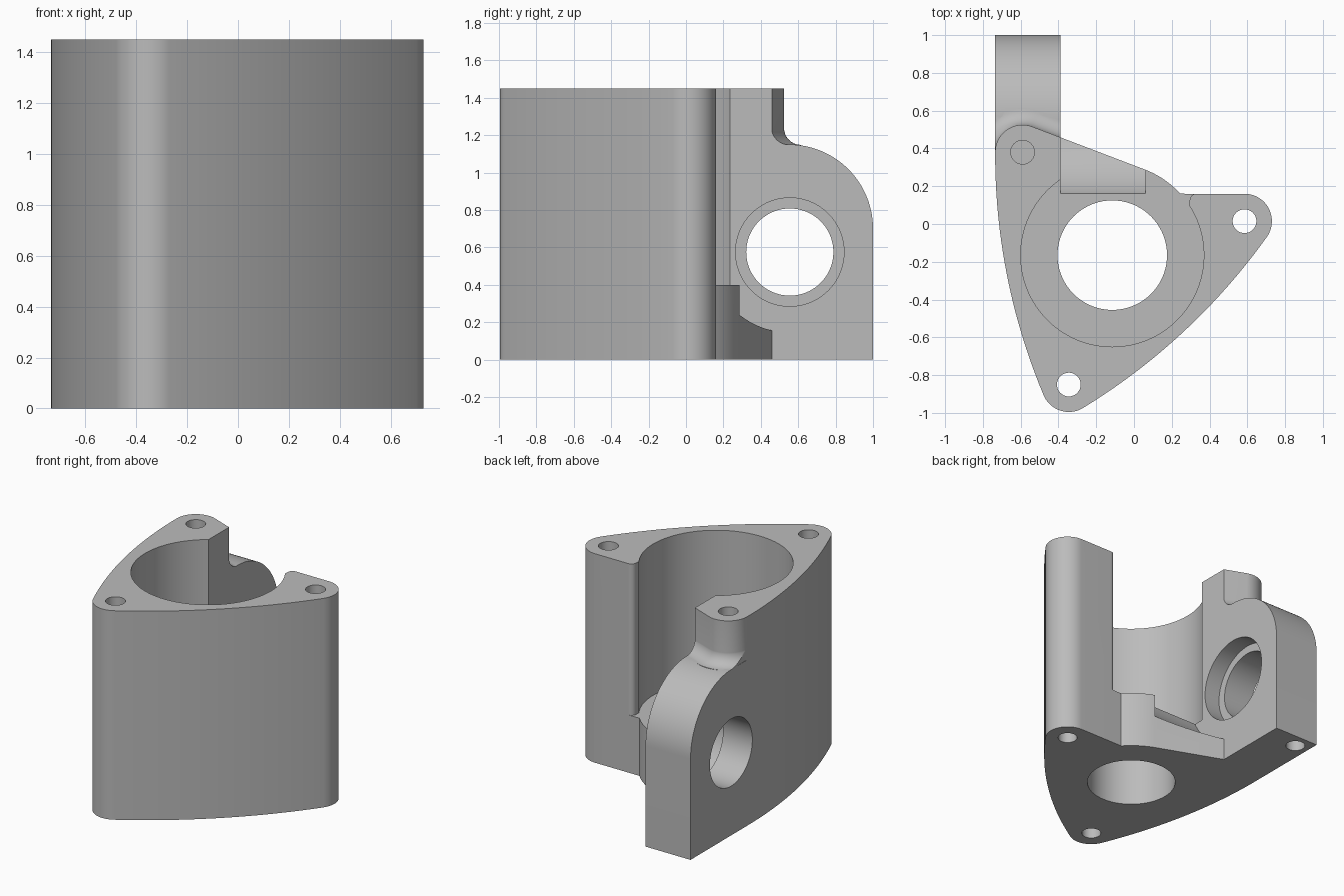
import bpy, bmesh, math
from mathutils import Vector

cube = bpy.data.objects.get("Cube")
if cube:
    bpy.data.objects.remove(cube, do_unlink=True)

grey = bpy.data.materials.new("plain grey")
grey.use_nodes = True
grey.diffuse_color = (0.5, 0.5, 0.5, 1)
grey.node_tree.nodes["Principled BSDF"].inputs["Base Color"].default_value = (0.5, 0.5, 0.5, 1)

HEIGHT, FLOOR, LOBE_R, HOLE_R = 1.45, 0.4, 0.145, 0.063
CAVITY, CAVITY_R = (-0.115, -0.165), 0.485
PIVOT = (0.555, 0.575)
ARM_OUT, ARM_IN = -0.735, -0.39
BACK, RIGHT, FRONT = (-0.59, 0.38), (0.585, 0.015), (-0.345, -0.85)
LINE = 69  # direction the straight back wall faces, in degrees


def polar(c, r, deg):
    a = math.radians(deg)
    return (c[0] + r * math.cos(a), c[1] + r * math.sin(a))


def arc(c, r, start, end, n=24):
    return [polar(c, r, start + (end - start) * i / n) for i in range(n + 1)]


def circle(c, r, n=72):
    return arc(c, r, 0, 360, n)[:-1]


def loft(name, rings):
    """Solid skinned through rings that share a point count."""
    bm = bmesh.new()
    loops = [[bm.verts.new(p) for p in ring] for ring in rings]
    n = len(loops[0])
    for a, b in zip(loops, loops[1:]):
        for i in range(n):
            j = (i + 1) % n
            bm.faces.new((a[i], a[j], b[j], b[i]))
    bm.faces.new(loops[0])
    bm.faces.new(loops[-1])
    bmesh.ops.recalc_face_normals(bm, faces=bm.faces)
    mesh = bpy.data.meshes.new(name)
    bm.to_mesh(mesh)
    bm.free()
    mesh.materials.append(grey)
    obj = bpy.data.objects.new(name, mesh)
    bpy.context.collection.objects.link(obj)
    return obj


def prism(name, pts, lo, hi, axis="z"):
    place = (lambda u, v, w: (u, v, w)) if axis == "z" else (lambda u, v, w: (w, u, v))
    return loft(name, [[place(u, v, w) for u, v in pts] for w in (lo, hi)])


def combine(target, other, operation):
    other.hide_render = True
    mod = target.modifiers.new(operation.lower(), "BOOLEAN")
    mod.operation, mod.object, mod.solver = operation, other, "EXACT"
    bpy.context.view_layer.objects.active = target
    bpy.ops.object.modifier_apply(modifier=mod.name)
    bpy.data.objects.remove(other, do_unlink=True)


def bulge(p, q, n=20):
    """Shallow outward arc tangent to the lobes around p and q, with its end angles."""
    d = Vector(q) - Vector(p)
    facing = math.degrees(math.atan2(d.y, d.x)) - 90
    dev = 11.5
    reach = d.length / (2 * math.sin(math.radians(dev)))
    centre = Vector(p) - Vector(polar((0, 0), reach, facing - dev))
    pts = arc(centre, reach + LOBE_R, facing - dev, facing + dev, n)
    return pts, facing - dev, facing + dev


# Rounded triangular body
left_side, left_start, left_end = bulge(BACK, FRONT)
right_side, right_start, right_end = bulge(FRONT, RIGHT)
outline = arc(RIGHT, LOBE_R, right_end, 90)
outline += arc(CAVITY, CAVITY_R, 42.1, LINE, 12)
outline += arc(BACK, LOBE_R, LINE, left_start % 360)
outline += left_side[1:]
outline += arc(FRONT, LOBE_R, left_end % 360, right_start % 360)[1:]
outline += right_side[1:-1]
body = prism("flanged_housing", outline, 0, HEIGHT)

# Side arm with a rounded shoulder
shoulder = [(BACK[1], 0), (1, 0)] + arc((0.55, 0.7), 0.45, 0, 90, 32) + [(BACK[1], 1.15)]
combine(body, prism("side_arm", shoulder, ARM_OUT, ARM_IN, "x"), "UNION")

# Fillet where the arm meets the tall lobe
FILLET = 0.09


def fillet_ring(offset, z):
    r = LOBE_R + offset
    start = math.degrees(math.acos(max(-1, (ARM_OUT - BACK[0]) / r)))
    pts = arc(BACK, r, start, LINE)
    x, y = pts[-1]
    slope = -1 / math.tan(math.radians(LINE))
    pts += [(ARM_IN, y + (ARM_IN - x) * slope), (ARM_IN, 0.3), (-0.73, 0.3)]
    return [(u, v, z) for u, v in pts]


rings = [fillet_ring(FILLET, 1.08)]
for i in range(9):
    a = math.radians(90 * i / 8)
    rings.append(fillet_ring(FILLET * (1 - math.sin(a)) - 0.001, 1.148 + FILLET * (1 - math.cos(a))))
combine(body, loft("arm_fillet", rings), "UNION")

# Main cavity, open at the back beside the right lobe
opening = [(ARM_IN, -0.1), (0.295, -0.1)] + arc((0.33, 0.125), 0.035, 180, 90, 8)
opening += [(0.33, 0.8), (ARM_IN, 0.8)]
cuts = [
    prism("cavity", circle(CAVITY, CAVITY_R, 96), FLOOR, 2),
    prism("back_opening", opening, FLOOR, 2),
    prism("floor_hole", circle(CAVITY, 0.29), -1, 1),
    # Curved clearance, pivot bore and counterbore
    prism("clearance", circle(PIVOT, 0.43, 96), ARM_IN, 0.06, "x"),
    prism("pivot_bore", circle(PIVOT, 0.233), -1, 0, "x"),
    prism("counterbore", circle(PIVOT, 0.29), ARM_IN - 0.12, ARM_IN + 0.1, "x"),
    # Screw holes
    prism("right_screw_hole", circle(RIGHT, HOLE_R, 32), -1, 2),
    prism("front_screw_hole", circle(FRONT, HOLE_R, 32), -1, 2),
    prism("back_screw_hole", circle(BACK, HOLE_R, 32), 1.12, 2),
    prism("arm_screw_hole", circle((-0.635, 0.9), HOLE_R, 32), -1, 0.25),
]
for cut in cuts:
    combine(body, cut, "DIFFERENCE")

bpy.ops.object.select_all(action="DESELECT")
body.select_set(True)
bpy.context.view_layer.objects.active = body
bpy.ops.object.shade_smooth_by_angle(angle=math.radians(30))
